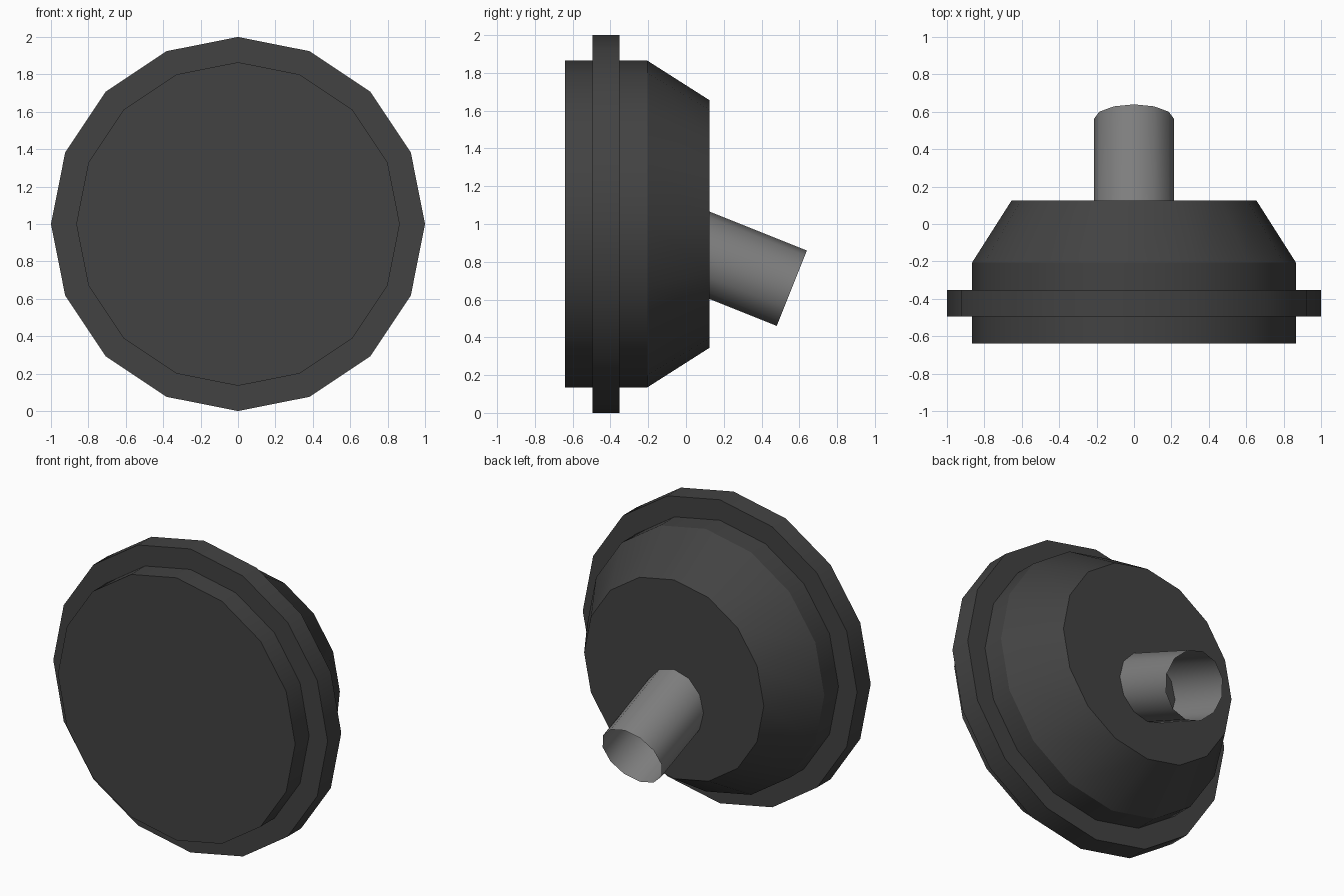
import bpy, bmesh, math
from mathutils import Vector

if "Cube" in bpy.data.objects:
    bpy.data.objects.remove(bpy.data.objects["Cube"])


def material(name, v):
    m = bpy.data.materials.new(name)
    m.diffuse_color = (v, v, v, 1)
    m.use_nodes = True
    m.node_tree.nodes["Principled BSDF"].inputs["Base Color"].default_value = m.diffuse_color
    return m


dark = material("dark grey", 0.055)
mid = material("mid grey", 0.21)


def skin(name, rings, mat, angle, caps=False):
    """Bridge successive rings of points into a surface."""
    bm = bmesh.new()
    loops = [[bm.verts.new(p) for p in ring] for ring in rings]
    n = len(loops[0])
    for a, b in zip(loops, loops[1:]):
        for i in range(n):
            j = (i + 1) % n
            bm.faces.new((a[i], a[j], b[j], b[i]))
    if caps:
        bm.faces.new(loops[0])
        bm.faces.new(loops[-1])
    bmesh.ops.recalc_face_normals(bm, faces=bm.faces)
    me = bpy.data.meshes.new(name)
    bm.to_mesh(me)
    bm.free()
    me.materials.append(mat)
    ob = bpy.data.objects.new(name, me)
    bpy.context.collection.objects.link(ob)
    bpy.ops.object.select_all(action='DESELECT')
    ob.select_set(True)
    bpy.context.view_layer.objects.active = ob
    bpy.ops.object.shade_smooth_by_angle(angle=math.radians(angle))
    return ob


def circle(n, r):
    return [(r * math.sin(2 * math.pi * i / n), r * math.cos(2 * math.pi * i / n))
            for i in range(n)]


def lathe(profile):
    return [[(x, y, 1 + z) for x, z in circle(16, r)] for r, y in profile]


# Canister body with tapered back
skin("filter_body", lathe([(0.865, -0.64), (0.865, -0.205), (0.655, 0.125)]),
     dark, 30, caps=True)

# Raised rim around the body
skin("rim", lathe([(0.865, -0.495), (1, -0.495), (1, -0.353), (0.865, -0.353)]), dark, 30)

# Open spout, tilted down, running from the back plate to its mouth
axis = Vector((0, 0.928, -0.371))
side, up = Vector((1, 0, 0)), Vector((0, 0.371, 0.928))
mouth = [Vector((0, 0.56, 0.66)) + side * x + up * z for x, z in circle(12, 0.215)]
root = [p - axis * ((p.y - 0.12) / axis.y) for p in mouth]
skin("spout", [root, mouth], mid, 40)
